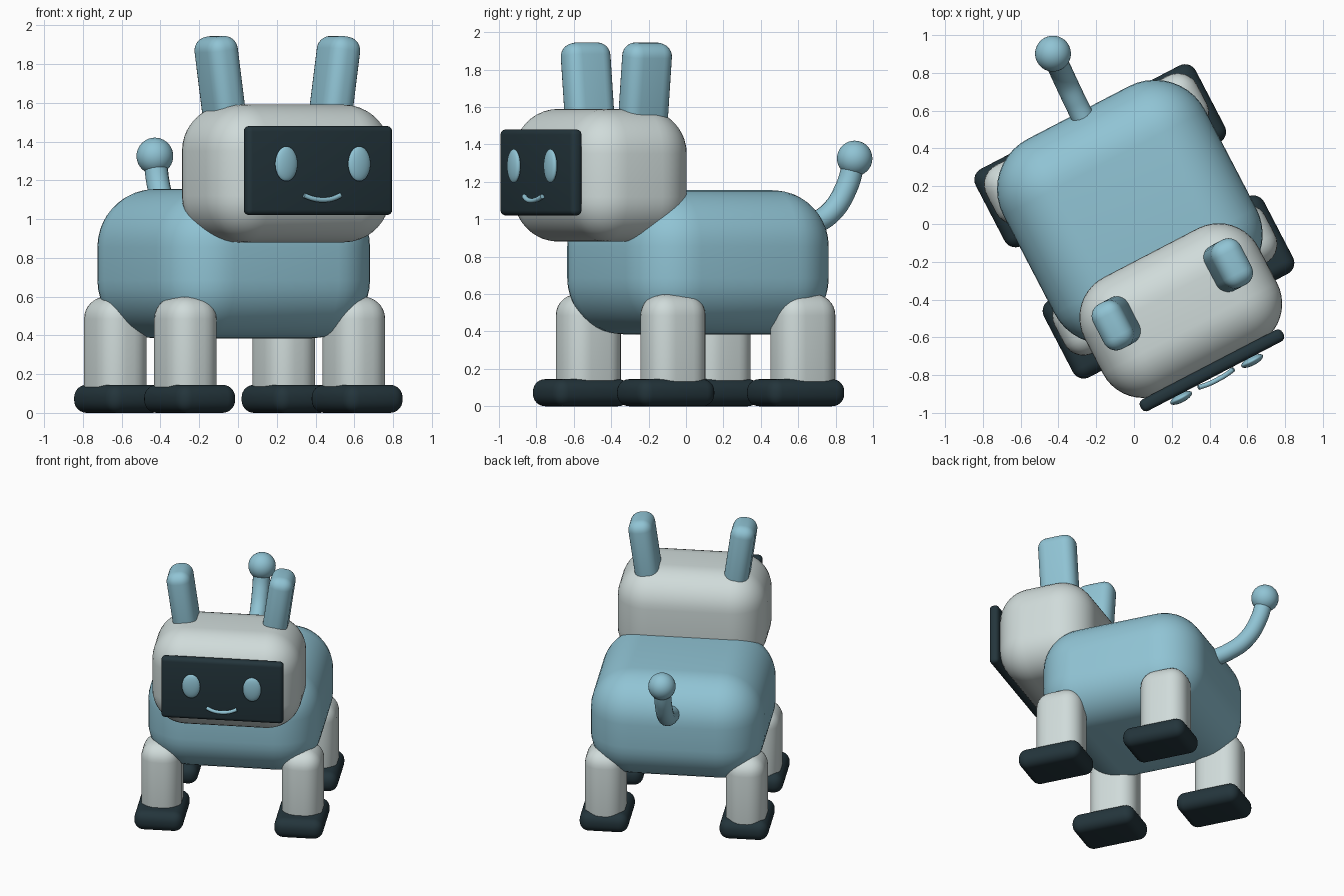
import bpy, bmesh, math
from mathutils import Matrix, Vector

if "Cube" in bpy.data.objects:
    bpy.data.objects.remove(bpy.data.objects["Cube"])

# Whole toy is turned about z; parts are laid out in its own straight frame
TURN = Matrix.Rotation(math.radians(27.5), 4, 'Z') @ Matrix.Translation((0.008, 0, 0))


def material(name, rgb):
    m = bpy.data.materials.new(name)
    m.diffuse_color = (*rgb, 1)
    m.use_nodes = True
    m.node_tree.nodes["Principled BSDF"].inputs["Base Color"].default_value = m.diffuse_color
    return m


BLUE = material("sky blue", (0.28, 0.55, 0.66))
GREY = material("pale grey", (0.63, 0.71, 0.70))
DARK = material("dark slate", (0.017, 0.035, 0.044))


def finish(name, bm, mat, local):
    me = bpy.data.meshes.new(name)
    bm.transform(TURN @ local)
    bmesh.ops.recalc_face_normals(bm, faces=bm.faces)
    bm.to_mesh(me)
    bm.free()
    me.materials.append(mat)
    ob = bpy.data.objects.new(name, me)
    bpy.context.collection.objects.link(ob)
    bpy.ops.object.select_all(action='DESELECT')
    ob.select_set(True)
    bpy.context.view_layer.objects.active = ob
    bpy.ops.object.shade_smooth_by_angle(angle=math.radians(35))
    return ob


def rounded_box(name, center, size, r, mat, rot=Matrix(), seg=7):
    bm = bmesh.new()
    bmesh.ops.create_cube(bm, size=1)
    bmesh.ops.scale(bm, vec=size, verts=bm.verts)
    bmesh.ops.bevel(bm, geom=bm.edges[:], offset=r, segments=seg, profile=0.5,
                    affect='EDGES', clamp_overlap=True)
    return finish(name, bm, mat, Matrix.Translation(center) @ rot)


def ellipsoid(name, center, radii, mat):
    bm = bmesh.new()
    bmesh.ops.create_uvsphere(bm, u_segments=32, v_segments=20, radius=1)
    bmesh.ops.scale(bm, vec=radii, verts=bm.verts)
    return finish(name, bm, mat, Matrix.Translation(center))


def tube(name, points, radius, mat):
    cu = bpy.data.curves.new(name, 'CURVE')
    cu.dimensions = '3D'
    cu.bevel_depth = radius
    cu.bevel_resolution = 6
    cu.use_fill_caps = True
    sp = cu.splines.new('BEZIER')
    sp.bezier_points.add(len(points) - 1)
    for bp, p in zip(sp.bezier_points, points):
        bp.co = TURN @ Vector(p)
        bp.handle_left_type = bp.handle_right_type = 'AUTO'
    cu.materials.append(mat)
    ob = bpy.data.objects.new(name, cu)
    bpy.context.collection.objects.link(ob)
    return ob


# Body and head
rounded_box("body", (0.002, 0.067, 0.77), (1.205, 1.185, 0.77), 0.30, BLUE, seg=10)
rounded_box("head", (0, -0.521, 1.235), (1.04, 0.69, 0.71), 0.24, GREY, seg=10)

# Face screen with eyes and mouth
rounded_box("face_screen", (0, -0.878, 1.25), (0.85, 0.068, 0.46), 0.028, DARK, seg=4)
tube("mouth", [(-0.105, -0.925, 1.122), (-0.055, -0.933, 1.105), (0, -0.935, 1.099),
               (0.055, -0.933, 1.105), (0.105, -0.925, 1.122)], 0.013, BLUE)

# Mirrored parts
for side, s in (("left", -1), ("right", 1)):
    ellipsoid(f"{side}_eye", (s * 0.212, -0.932, 1.285), (0.064, 0.024, 0.09), BLUE)
    rounded_box(f"{side}_ear", (s * 0.333, -0.424, 1.71), (0.17, 0.268, 0.47), 0.072, BLUE,
                Matrix.Rotation(math.radians(s * 8), 4, 'Y'))
    for end, v in (("front", -0.338), ("back", 0.445)):
        rounded_box(f"{end}_{side}_leg", (s * 0.49, v, 0.305), (0.278, 0.338, 0.59), 0.115, GREY)
        rounded_box(f"{end}_{side}_foot", (s * 0.487, v - 0.042, 0.0725),
                    (0.34, 0.46, 0.145), 0.065, DARK)

# Tail with a ball tip
tube("tail", [(0.012, 0.58, 0.935), (0.015, 0.72, 0.965), (0.02, 0.85, 1.03),
              (0.025, 0.95, 1.17), (0.028, 0.998, 1.33)], 0.06, BLUE)
ellipsoid("tail_ball", (0.028, 0.998, 1.325), (0.095, 0.095, 0.095), BLUE)
